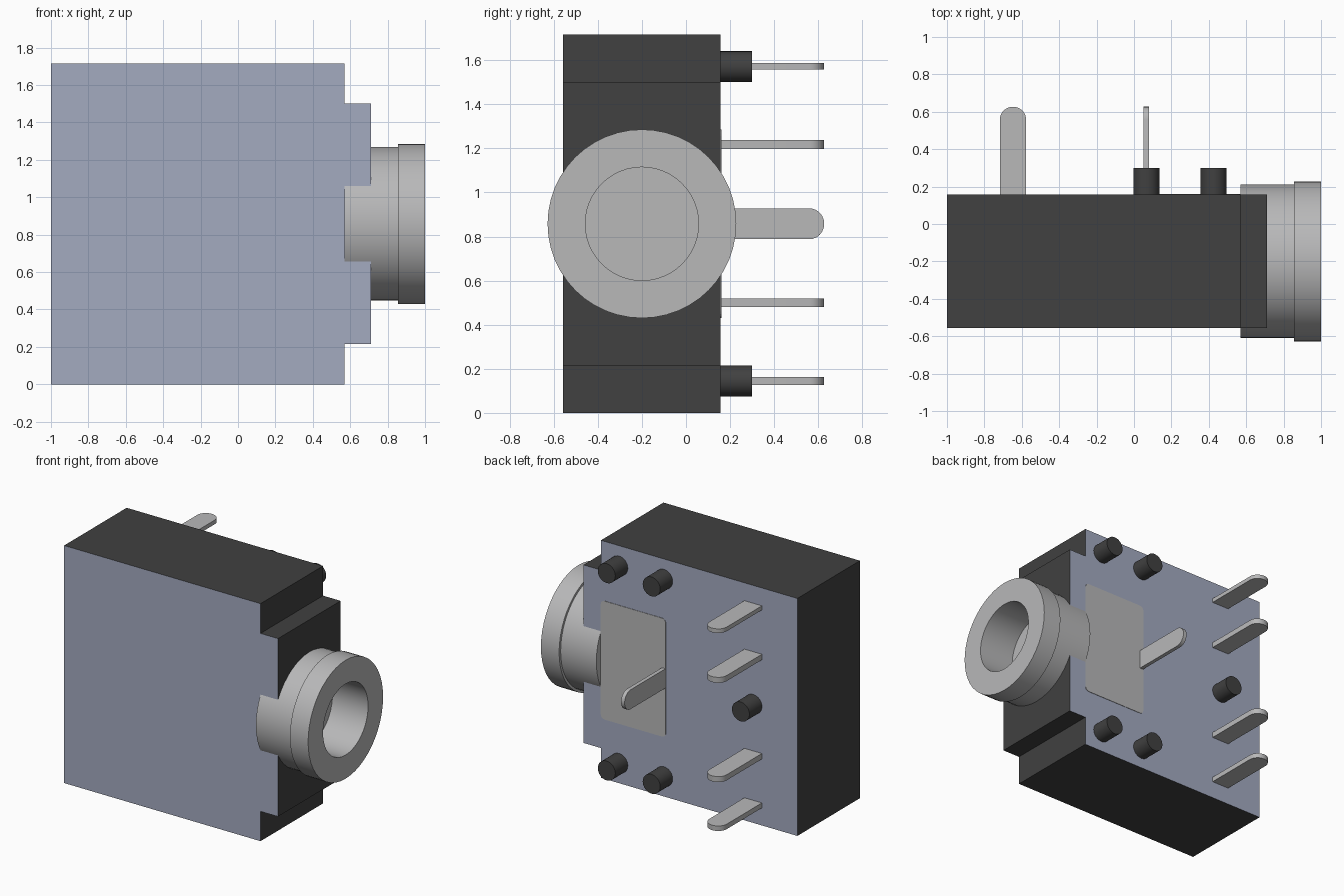
import bpy, bmesh, math
from mathutils import Vector

cube = bpy.data.objects.get("Cube")
if cube:
    bpy.data.objects.remove(cube, do_unlink=True)


def material(name, rgb):
    m = bpy.data.materials.new(name)
    m.use_nodes = True
    m.diffuse_color = (*rgb, 1)
    m.node_tree.nodes["Principled BSDF"].inputs["Base Color"].default_value = (*rgb, 1)
    return m


black = material("black_plastic", (0.052, 0.052, 0.052))
blue = material("blue_grey_face", (0.37, 0.405, 0.53))
metal = material("light_metal", (0.48, 0.48, 0.485))


def finish(name, bm, mats, smooth=False):
    bmesh.ops.recalc_face_normals(bm, faces=bm.faces)
    me = bpy.data.meshes.new(name)
    bm.to_mesh(me)
    bm.free()
    for m in mats:
        me.materials.append(m)
    ob = bpy.data.objects.new(name, me)
    bpy.context.collection.objects.link(ob)
    if smooth:
        bpy.ops.object.select_all(action='DESELECT')
        ob.select_set(True)
        bpy.context.view_layer.objects.active = ob
        bpy.ops.object.shade_smooth_by_angle(angle=math.radians(35))
    return ob


def prism(bm, points, offset):
    """Extrude a closed 3D outline by an offset vector."""
    face = bm.faces.new([bm.verts.new(p) for p in points])
    ext = bmesh.ops.extrude_face_region(bm, geom=[face], use_keep_orig=True)
    moved = [g for g in ext["geom"] if isinstance(g, bmesh.types.BMVert)]
    bmesh.ops.translate(bm, verts=moved, vec=Vector(offset))


FRONT, BACK, MID = -0.557, 0.157, 0.858   # housing faces and centre height

# Housing: stepped outline extruded through its depth, coloured by face direction
H = 2 * MID
outline = [(-1, 0), (0.57, 0), (0.57, 0.215), (0.71, 0.215),
           (0.71, H - 0.215), (0.57, H - 0.215), (0.57, H), (-1, H)]
bm = bmesh.new()
prism(bm, [(x, FRONT, z) for x, z in outline], (0, BACK - FRONT, 0))
bm.normal_update()
for f in bm.faces:
    f.material_index = 1 if abs(f.normal.y) > 0.9 else 0
finish("housing", bm, [black, blue])

# Socket barrel: turned profile (x, radius) with collar and blind bore
profile = [(0.57, 0), (0.57, 0.41), (0.855, 0.41), (0.855, 0.428),
           (1.0, 0.428), (1.0, 0.257), (0.715, 0.257), (0.715, 0)]
bm = bmesh.new()
verts = [bm.verts.new((x, -0.2 + r, MID)) for x, r in profile]
edges = [bm.edges.new(pair) for pair in zip(verts, verts[1:])]
bmesh.ops.spin(bm, geom=verts + edges, cent=(0, -0.2, MID), axis=(1, 0, 0),
               angle=math.tau, steps=48)
bmesh.ops.remove_doubles(bm, verts=bm.verts, dist=1e-4)
finish("socket_barrel", bm, [metal], True)

# Contact plate with rounded corners on the back
bm = bmesh.new()
corners = [(0.54, 0.46, -90), (0.54, 1.256, 0), (0.08, 1.256, 90), (0.08, 0.46, 180)]
pts = []
for cx, cz, start in corners:
    for i in range(5):
        a = math.radians(start + i * 22.5)
        pts.append((cx + 0.03 * math.cos(a), BACK, cz + 0.03 * math.sin(a)))
prism(bm, pts, (0, 0.003, 0))
finish("contact_plate", bm, [metal])


# Flat solder pins with rounded tips
def pin(name, x, z, thick, upright=False):
    half, tip = 0.07, 0.56
    shape = [(-half, BACK - 0.02)]
    shape += [(-half * math.cos(i * math.pi / 12), tip + 0.067 * math.sin(i * math.pi / 12))
              for i in range(13)]
    shape.append((half, BACK - 0.02))
    bm = bmesh.new()
    if upright:
        prism(bm, [(x - thick / 2, y, z + w) for w, y in shape], (thick, 0, 0))
    else:
        prism(bm, [(x + w, y, z - thick / 2) for w, y in shape], (0, 0, thick))
    finish(name, bm, [metal], True)


pin("centre_pin", 0.066, MID, 0.028, True)
for i, (z, thick) in enumerate([(1.572, 0.03), (1.217, 0.04), (0.5, 0.04), (0.145, 0.036)]):
    pin(f"side_pin_{i + 1}", -0.647, z, thick)

# Round locating pegs
PEG_Z = 0.145
for i, (x, z) in enumerate([(0.066, PEG_Z), (0.066, H - PEG_Z), (0.425, PEG_Z),
                            (0.425, H - PEG_Z), (-0.647, MID)]):
    bm = bmesh.new()
    ring = [(x + 0.07 * math.cos(a), BACK - 0.02, z + 0.07 * math.sin(a))
            for a in (k * math.tau / 32 for k in range(32))]
    prism(bm, ring, (0, 0.163, 0))
    finish(f"locating_peg_{i + 1}", bm, [black], True)
